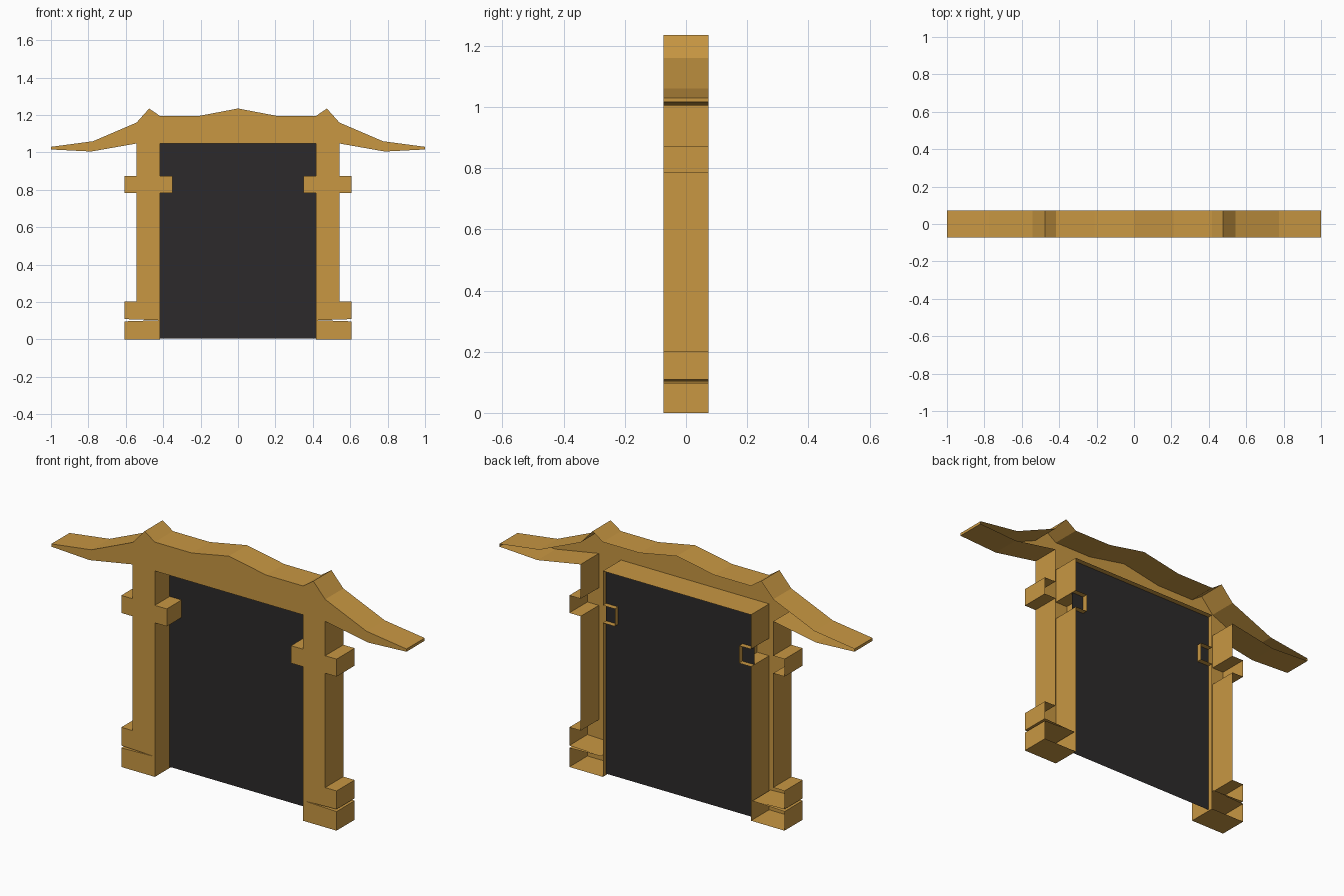
import bpy, bmesh

if "Cube" in bpy.data.objects:
    bpy.data.objects.remove(bpy.data.objects["Cube"])

FRONT, BACK, PANEL_Y = -0.073, 0.073, 0.046


def material(name, color):
    m = bpy.data.materials.new(name)
    m.diffuse_color = (*color, 1)
    m.use_nodes = True
    m.node_tree.nodes["Principled BSDF"].inputs["Base Color"].default_value = m.diffuse_color
    return m


def add_object(name, bm, mat):
    me = bpy.data.meshes.new(name)
    bm.to_mesh(me)
    bm.free()
    me.materials.append(mat)
    ob = bpy.data.objects.new(name, me)
    bpy.context.collection.objects.link(ob)
    return ob


wood = material("wood", (0.58, 0.31, 0.055))
dark = material("dark", (0.025, 0.023, 0.024))

# Right half of the gate outline, clockwise from the roof peak
roof = [(0, 1.235), (0.21, 1.195), (0.417, 1.195), (0.475, 1.235), (0.542, 1.16),
        (0.775, 1.06), (1.0, 1.03), (1.0, 1.016), (0.785, 1.005), (0.542, 1.048)]
outer_side = [(0.542, 0.873), (0.606, 0.873), (0.606, 0.784), (0.542, 0.784),
              (0.542, 0.202), (0.606, 0.202), (0.606, 0.109),
              (0.425, 0.103), (0.606, 0.097), (0.606, 0.0)]
inner_side = [(0.417, 0.0), (0.417, 0.784), (0.35, 0.784), (0.35, 0.873),
              (0.417, 0.873), (0.417, 1.048)]
half = roof + outer_side + inner_side
outline = half + [(-x, z) for x, z in reversed(half[1:])]

# Gate frame: solid front face with walls running back, open at the rear
bm = bmesh.new()
front = [bm.verts.new((x, FRONT, z)) for x, z in outline]
rear = [bm.verts.new((x, BACK, z)) for x, z in outline]
face = bm.faces.new(front)
n = len(outline)
for i in range(n):
    j = (i + 1) % n
    bm.faces.new((front[j], front[i], rear[i], rear[j]))
face.normal_update()
if face.normal.y > 0:
    bmesh.ops.reverse_faces(bm, faces=bm.faces[:])
bmesh.ops.triangulate(bm, faces=[face])
add_object("gate_frame", bm, wood)

# Dark sheet filling the opening, set near the rear
bm = bmesh.new()
bm.faces.new([bm.verts.new((x, PANEL_Y, z)) for x, z in
              [(-0.417, 0.006), (0.417, 0.006), (0.417, 1.048), (-0.417, 1.048)]])
add_object("door_panel", bm, dark)
